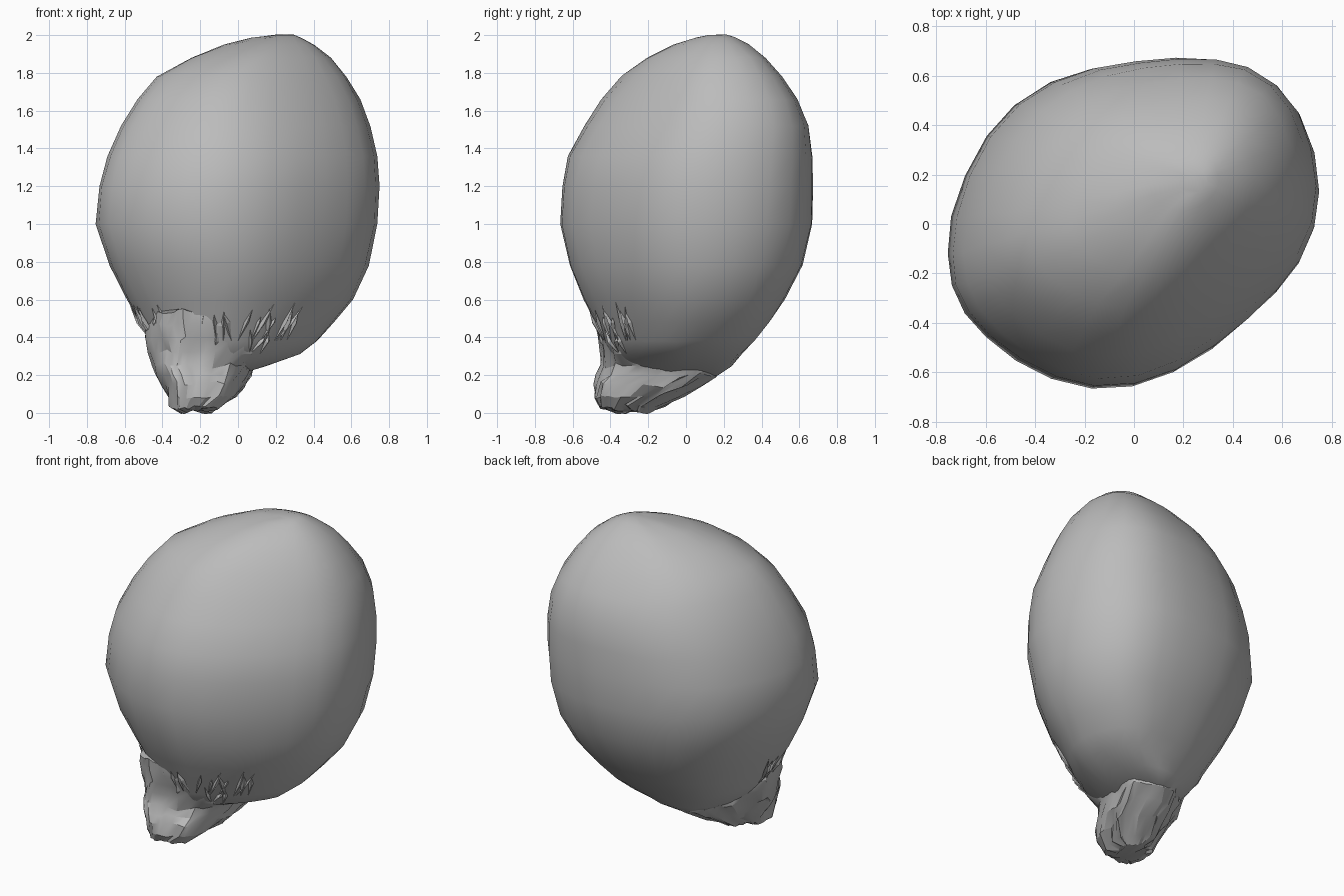
import bpy, math, random
from mathutils import Vector, noise

if "Cube" in bpy.data.objects:
    bpy.data.objects.remove(bpy.data.objects["Cube"], do_unlink=True)
random.seed(4)

grey = bpy.data.materials.new("soft grey")
grey.use_nodes = True
tone = (0.5, 0.5, 0.5, 1)
grey.diffuse_color = tone
grey.node_tree.nodes["Principled BSDF"].inputs["Base Color"].default_value = tone


def make(name, verts, faces, angle):
    mesh = bpy.data.meshes.new(name)
    mesh.from_pydata(verts, [], faces)
    mesh.materials.append(grey)
    obj = bpy.data.objects.new(name, mesh)
    bpy.context.collection.objects.link(obj)
    bpy.ops.object.select_all(action="DESELECT")
    obj.select_set(True)
    bpy.context.view_layer.objects.active = obj
    bpy.ops.object.shade_smooth_by_angle(angle=math.radians(angle))
    return obj


def ring_point(section, t, lean):
    """Point on a skewed oval whose diagonal corners are pushed by lean."""
    z, x0, x1, y0, y1, skew = section
    p = Vector(((x0 + x1) / 2 + (x1 - x0) / 2 * math.cos(t),
                (y0 + y1) / 2 + (y1 - y0) / 2 * math.sin(t + skew), z))
    return p + lean * (x1 - x0) * math.sin(2 * t + skew) ** 2


def loft(name, sections, sides, lean, rough, crumple, angle):
    """Skin a stack of (z, x min, x max, y min, y max, skew) oval sections."""
    verts = []
    for s in sections:
        for i in range(sides):
            p = ring_point(s, math.tau * i / sides, lean)
            verts.append(p + noise.noise_vector(p * 9) * rough
                         + noise.noise_vector(p * 31) * crumple)
    faces = [list(range(sides))[::-1]]
    for r in range(len(sections) - 1):
        for i in range(sides):
            j, a, b = (i + 1) % sides, r * sides, (r + 1) * sides
            faces.append((a + i, a + j, b + j, b + i))
    top = (len(sections) - 1) * sides
    faces.append(list(range(top, top + sides)))
    return make(name, verts, faces, angle)


# Egg-shaped body, leaning slightly towards the back left
body_lean = Vector((-0.004, 0.032, 0))
body = [
    (0.20, -0.26, 0.00, -0.30, 0.17, 0.3),
    (0.25, -0.34, 0.15, -0.36, 0.24, 0.25),
    (0.31, -0.41, 0.33, -0.40, 0.29, 0.2),
    (0.38, -0.46, 0.42, -0.44, 0.36, 0.2),
    (0.48, -0.52, 0.51, -0.48, 0.44, 0.2),
    (0.60, -0.59, 0.61, -0.545, 0.52, 0.19),
    (0.78, -0.68, 0.69, -0.62, 0.615, 0.18),
    (1.00, -0.755, 0.74, -0.67, 0.665, 0.18),
    (1.20, -0.735, 0.75, -0.66, 0.67, 0.19),
    (1.36, -0.69, 0.735, -0.63, 0.665, 0.21),
    (1.52, -0.62, 0.70, -0.54, 0.645, 0.24),
    (1.66, -0.53, 0.645, -0.45, 0.585, 0.27),
    (1.78, -0.43, 0.575, -0.34, 0.505, 0.28),
    (1.88, -0.25, 0.49, -0.21, 0.42, 0.28),
    (1.95, -0.07, 0.405, -0.07, 0.33, 0.25),
    (1.985, 0.07, 0.345, 0.05, 0.26, 0.2),
    (2.00, 0.18, 0.30, 0.12, 0.21, 0.2),
]
loft("body", body, 28, body_lean, 0.006, 0.002, 40)

# Gathered, crumpled neck under the front right of the body
neck = [
    (0.01, -0.30, -0.16, -0.40, -0.18, 0.1),
    (0.03, -0.36, -0.10, -0.46, -0.12, 0.1),
    (0.09, -0.38, -0.02, -0.48, -0.01, 0.2),
    (0.15, -0.40, 0.02, -0.475, 0.09, 0.3),
    (0.20, -0.43, 0.05, -0.46, 0.17, 0.4),
    (0.25, -0.46, 0.08, -0.44, 0.20, 0.35),
    (0.32, -0.475, 0.12, -0.44, 0.20, 0.25),
    (0.39, -0.49, 0.16, -0.455, 0.18, 0.2),
    (0.47, -0.49, 0.14, -0.47, 0.14, 0.1),
    (0.54, -0.47, 0.08, -0.48, 0.08, 0.1),
]
loft("neck", neck, 44, Vector((0.07, -0.07, 0)), 0.022, 0.02, 24)

# Thin pleats fanning up the front of the body from the neck
verts, faces = [], []
for i in range(40):
    t = math.pi * random.uniform(0.95, 1.75)
    k = random.choice((2, 3, 3))
    turn = random.uniform(-0.08, 0.08)
    low, mid, high = (ring_point(body[k + n], t + turn * n, body_lean)
                      for n in range(3))
    high = mid.lerp(high, random.uniform(0.2, 0.9))
    out = Vector((math.cos(t), math.sin(t), -0.3)).normalized()
    side = Vector((-math.sin(t), math.cos(t), 0)) * random.uniform(0.008, 0.02)
    n = len(verts)
    verts += [low, mid + side, high, mid - side, mid + out * 0.018]
    faces += [(n, n + 1, n + 4), (n + 1, n + 2, n + 4),
              (n + 2, n + 3, n + 4), (n + 3, n, n + 4)]
make("neck_pleats", verts, faces, 15)
